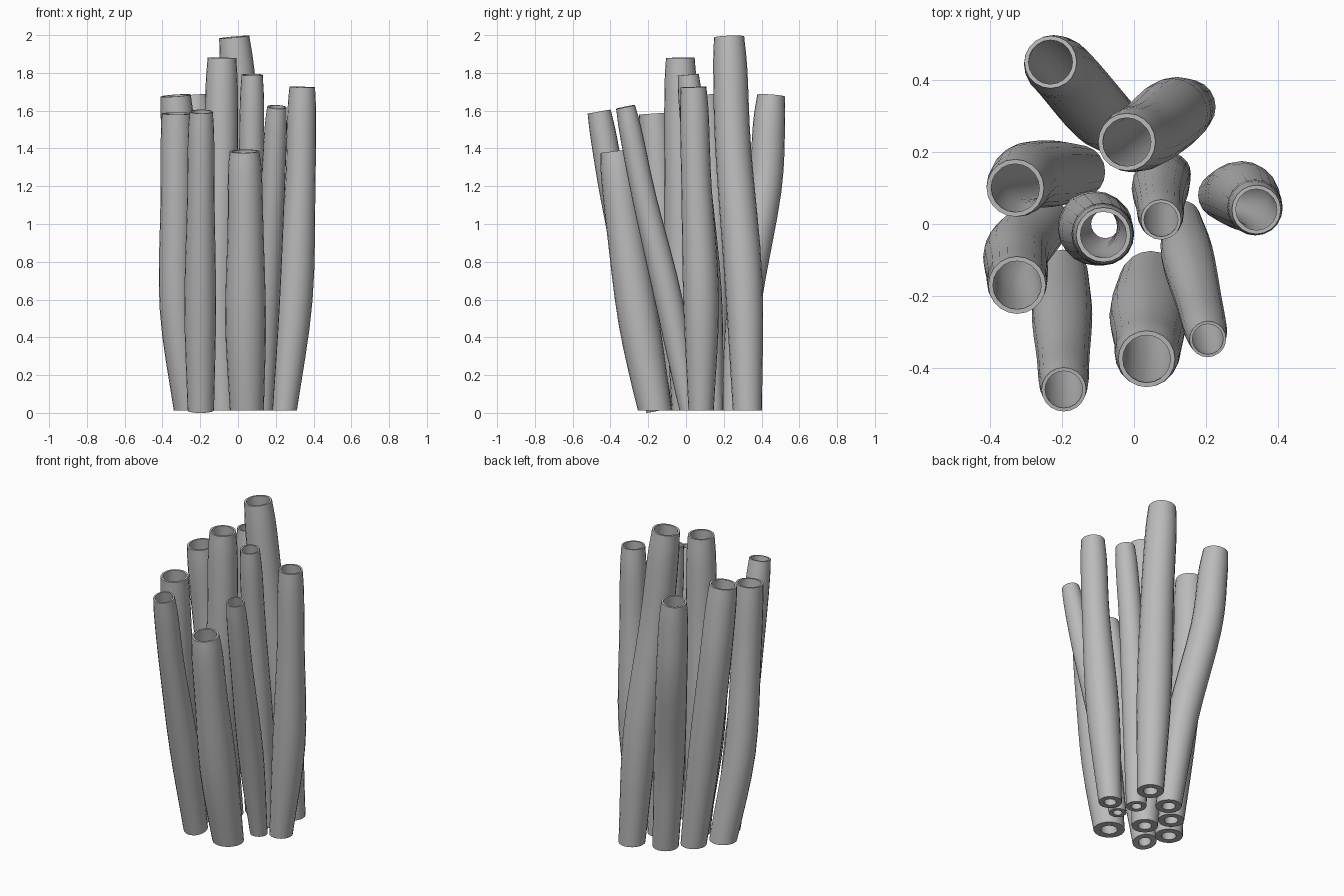
import bpy
import bmesh
import math
from mathutils import Vector

cube = bpy.data.objects.get("Cube")
if cube:
    bpy.data.objects.remove(cube, do_unlink=True)

SIDES = 20
STEPS = 4          # rings between neighbouring control points
FOOT = 0.013       # height of the cut base
UP = Vector((0, 0, 1))

# One plain grey for every tube
grey = bpy.data.materials.new("plain_grey")
grey.use_nodes = True
colour = (0.5, 0.5, 0.5, 1)
grey.diffuse_color = colour
grey.node_tree.nodes["Principled BSDF"].inputs["Base Color"].default_value = colour


def spline(a, b, c, d, t):
    """Catmull-Rom blend between b and c."""
    return 0.5 * (2 * b + (c - a) * t + (2 * a - 5 * b + 4 * c - d) * t ** 2
                  + (3 * b - a - 3 * c + d) * t ** 3)


def smooth_path(points):
    """Resample (x, y, z, radius) control points into a flowing path."""
    ends = [2 * points[0] - points[1]] + points + [2 * points[-1] - points[-2]]
    path = []
    for i in range(len(points) - 1):
        path += [spline(*ends[i:i + 4], s / STEPS) for s in range(STEPS)]
    return path + [points[-1]]


def add_ring(bm, centre, axis, radius):
    """Circle of vertices square to the axis."""
    side = Vector((1, 0, 0))
    side = (side - axis * axis.dot(side)).normalized()
    across = axis.cross(side)
    angles = [math.tau * i / SIDES for i in range(SIDES)]
    return [bm.verts.new(centre + radius * (math.cos(a) * side + math.sin(a) * across))
            for a in angles]


def tube(name, top, base, low, high, rim, flat_base=True):
    """Hollow bent tube through four (x, y, radius) stations."""
    stations = zip((base, low, high, rim), (FOOT, 0.35 * top, 0.7 * top, top))
    points = [Vector((x, y, z, r)) for (x, y, r), z in stations]
    # Shoulder just below the mouth keeps the width before it narrows
    shoulder = points[2].lerp(points[3], 0.7)
    shoulder.w = points[2].w * 0.7 + points[3].w * 0.3
    points.insert(3, shoulder)
    path = smooth_path(points)

    bm = bmesh.new()
    outer, inner = [], []
    last = len(path) - 1
    for i, p in enumerate(path):
        axis = (path[min(i + 1, last)] - path[max(i - 1, 0)]).to_3d().normalized()
        if i == 0 and flat_base:
            axis = UP
        # The wall is thick at the base and thin at the mouth
        bore = p.w * (0.52 + 0.32 * p.z / top)
        outer.append(add_ring(bm, p.to_3d(), axis, p.w))
        inner.append(add_ring(bm, p.to_3d(), axis, bore))

    # Outside, mouth, bore and base form one closed skin
    rings = outer + inner[::-1]
    for a, b in zip(rings, rings[1:] + rings[:1]):
        for i in range(SIDES):
            j = (i + 1) % SIDES
            bm.faces.new((a[i], a[j], b[j], b[i]))
    bmesh.ops.recalc_face_normals(bm, faces=bm.faces)

    mesh = bpy.data.meshes.new(name)
    bm.to_mesh(mesh)
    bm.free()
    mesh.materials.append(grey)
    obj = bpy.data.objects.new(name, mesh)
    bpy.context.collection.objects.link(obj)
    return obj


tubes = [
    # Back row
    tube("back_curved_tube", 1.68, (-.04, .26, .075), (-.1, .31, .09),
         (-.19, .415, .09), (-.232, .45, .073)),
    tube("back_tall_tube", 1.99, (.15, .325, .077), (.105, .305, .1),
         (.035, .25, .095), (-.02, .228, .08)),
    # Middle cluster
    tube("middle_right_tube", 1.68, (-.155, .145, .075), (-.225, .14, .092),
         (-.295, .135, .092), (-.33, .1, .08)),
    tube("centre_tube", 1.88, (-.08, 0, .075), (-.11, -.01, .102),
         (-.09, -.025, .09), (-.085, -.03, .076)),
    tube("centre_slim_tube", 1.79, (.1, .14, .058), (.075, .11, .08),
         (.072, .06, .068), (.075, .012, .056)),
    tube("left_tube", 1.725, (.245, .08, .067), (.3, .08, .095),
         (.33, .055, .08), (.34, .04, .068)),
    # Front row
    tube("right_tube", 1.585, (-.26, 0, .08), (-.325, -.075, .09),
         (-.325, -.135, .086), (-.325, -.17, .08)),
    tube("front_leaning_tube", 1.595, (-.197, -.14, .07), (-.2, -.25, .084),
         (-.197, -.375, .073), (-.195, -.46, .062), flat_base=False),
    tube("front_short_tube", 1.385, (.047, -.165, .09), (.04, -.25, .108),
         (.04, -.325, .095), (.035, -.375, .079)),
    tube("front_slim_tube", 1.62, (.135, .015, .05), (.148, -.085, .073),
         (.182, -.22, .064), (.205, -.32, .051)),
]

# Soft walls with crisp rims
bpy.ops.object.select_all(action="DESELECT")
for obj in tubes:
    obj.select_set(True)
bpy.context.view_layer.objects.active = tubes[0]
bpy.ops.object.shade_smooth_by_angle(angle=math.radians(40))
